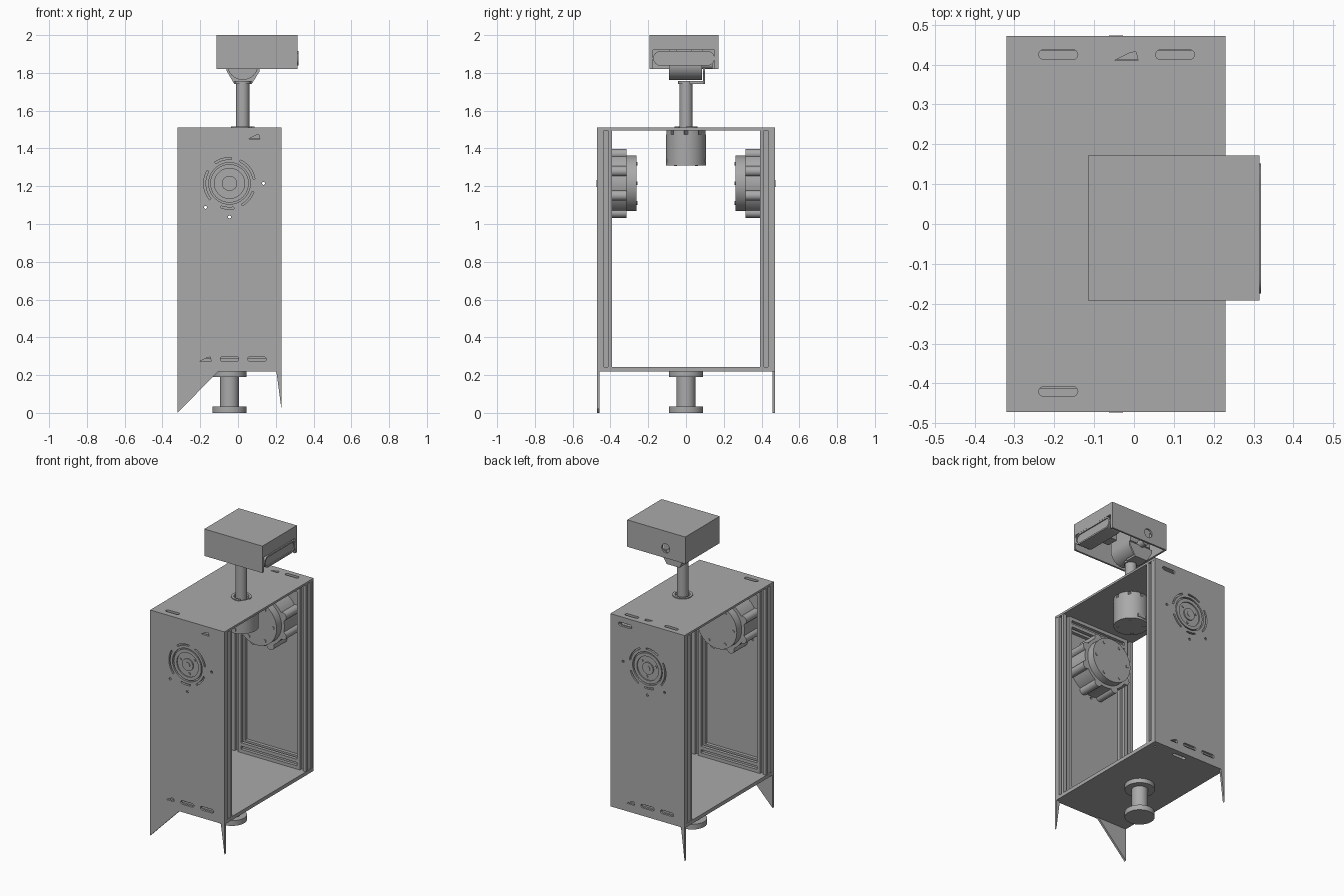
import bpy, bmesh
from math import sin, cos, pi, radians

if "Cube" in bpy.data.objects:
    bpy.data.objects.remove(bpy.data.objects["Cube"])

grey = bpy.data.materials.new("mid grey")
grey.use_nodes = True
GREY = (0.4, 0.4, 0.4, 1)
grey.diffuse_color = GREY
grey.node_tree.nodes["Principled BSDF"].inputs["Base Color"].default_value = GREY


# Helpers: every part is a set of outlines pushed along an axis
def circle(u, v, r, n=40):
    return [(u + r * cos(2 * pi * i / n), v + r * sin(2 * pi * i / n)) for i in range(n)]


def rect(u0, u1, v0, v1):
    return [(u0, v0), (u1, v0), (u1, v1), (u0, v1)]


def slot(u, v, length=0.098, width=0.024, n=8):
    r, h = width / 2, length / 2 - width / 2
    return [(u + s * h + r * cos(a + pi * i / n), v + r * sin(a + pi * i / n))
            for s, a in ((1, -pi / 2), (-1, pi / 2)) for i in range(n + 1)]


def wedge_slot(u, v, side=1):
    return [(u - 0.03 * side, v - 0.01), (u + 0.03 * side, v - 0.01),
            (u + 0.025 * side, v + 0.012), (u + 0.01 * side, v + 0.01)]


def arc_band(u, v, r0, r1, start, sweep, n=10):
    angles = [radians(start + sweep * i / n) for i in range(n + 1)]
    return ([(u + r1 * cos(a), v + r1 * sin(a)) for a in angles]
            + [(u + r0 * cos(a), v + r0 * sin(a)) for a in reversed(angles)])


def build(name, axis, pieces, smooth=False):
    """pieces: list of (outline, start, end) along the axis"""
    place = {"x": lambda u, v, w: (w, u, v), "y": lambda u, v, w: (u, w, v),
             "z": lambda u, v, w: (u, v, w)}[axis]
    bm = bmesh.new()
    for outline, a, b in pieces:
        low = [bm.verts.new(place(u, v, a)) for u, v in outline]
        high = [bm.verts.new(place(u, v, b)) for u, v in outline]
        bm.faces.new(low)
        bm.faces.new(high)
        for i in range(len(low)):
            j = (i + 1) % len(low)
            bm.faces.new((low[i], low[j], high[j], high[i]))
    bmesh.ops.recalc_face_normals(bm, faces=bm.faces)
    mesh = bpy.data.meshes.new(name)
    bm.to_mesh(mesh)
    bm.free()
    mesh.materials.append(grey)
    obj = bpy.data.objects.new(name, mesh)
    bpy.context.collection.objects.link(obj)
    if smooth:
        bpy.ops.object.select_all(action="DESELECT")
        obj.select_set(True)
        bpy.context.view_layer.objects.active = obj
        bpy.ops.object.shade_smooth_by_angle(angle=radians(35))
    return obj


def cut(obj, axis, pieces):
    cutter = build("cutter", axis, pieces)
    cutter.hide_render = True
    mod = obj.modifiers.new("cut", "BOOLEAN")
    mod.operation, mod.solver, mod.object = "DIFFERENCE", "EXACT", cutter
    result = bpy.data.meshes.new_from_object(
        obj.evaluated_get(bpy.context.evaluated_depsgraph_get()))
    obj.modifiers.clear()
    obj.data = result
    bpy.data.objects.remove(cutter)


X0, X1, Y, Z0, Z1 = -0.32, 0.23, 0.472, 0.22, 1.51
CX, MZ = -0.045, 1.215      # cabinet centre line and side motor height
PX = 0.025                  # mast position

# Top and bottom plates
top = build("top_plate", "z", [(rect(X0, X1, -Y, Y), Z1 - 0.014, Z1)])
top_holes = [slot(-0.19, 0.425), slot(0.103, 0.425), slot(-0.19, -0.42),
             wedge_slot(-0.02, 0.42), circle(PX, 0, 0.05)]
cut(top, "z", [(o, Z1 - 0.1, Z1 + 0.1) for o in top_holes])
bottom = build("bottom_plate", "z", [(rect(X0, X1, -Y, Y), Z0, Z0 + 0.024)])
bottom_holes = [slot(0.0, 0.425), circle(0.19, 0.425, 0.007, 10)]
cut(bottom, "z", [(o, Z0 - 0.1, Z0 + 0.1) for o in bottom_holes])

# Front and back panels, side motors and pointed feet
for side, label in ((-1, "front"), (1, "back")):
    inner, outer = side * (Y - 0.014), side * Y
    panel = build(label + "_panel", "y",
                  [(rect(X0, X1, Z0 + 0.024, Z1 - 0.014), inner, outer)])
    holes = [circle(CX, MZ, 0.11)]
    holes += [arc_band(CX, MZ, 0.127, 0.137, a, s)
              for a, s in ((10, 55), (85, 40), (150, 70), (250, 30), (300, 40))]
    holes += [circle(CX + dx, MZ + dz, 0.008, 10)
              for dx, dz in ((0.18, 0), (-0.127, -0.127), (0, -0.178))]
    if side < 0:
        holes += [wedge_slot(-0.172, 0.283), slot(CX, 0.285), slot(0.1, 0.285),
                  wedge_slot(0.086, 1.46)]
    else:
        holes += [wedge_slot(0.08, 0.283, -1), slot(CX, 0.285), slot(-0.19, 0.285),
                  slot(0.12, 1.46)]
    cut(panel, "y", [(o, side * 0.44, side * 0.5) for o in holes])

    lobes = [(circle(CX + 0.168 * cos(a), MZ + 0.168 * sin(a), 0.027, 16),
              side * 0.455, side * 0.315) for a in (pi / 8 + i * pi / 4 for i in range(8))]
    build(label + "_motor_housing", "y",
          [(circle(CX, MZ, 0.168, 48), side * 0.456, side * 0.315)] + lobes, True)
    cap_bolts = [(circle(CX + 0.12 * cos(a), MZ + 0.12 * sin(a), 0.01, 10),
                  side * 0.27, side * 0.258) for a in (i * pi / 3 for i in range(6))]
    build(label + "_motor_cap", "y",
          [(circle(CX, MZ, 0.147, 48), side * 0.32, side * 0.263)] + cap_bolts, True)
    hub = build(label + "_motor_hub", "y",
                [(circle(CX, MZ, 0.102), side * 0.45, side * 0.47)], True)
    cut(hub, "y", [(circle(CX, MZ, 0.08), side * 0.462, side * 0.5)])
    build(label + "_motor_hub_core", "y",
          [(circle(CX, MZ, 0.04), side * 0.455, side * 0.47),
           (circle(CX, MZ, 0.018, 20), side * 0.46, side * 0.473)], True)
    bolts = [circle(CX + 0.06 * cos(a), MZ + 0.06 * sin(a), 0.008, 10)
             for a in (radians(40), radians(160), radians(280))]
    build(label + "_hub_bolts", "y", [(o, side * 0.455, side * 0.468) for o in bolts])

    flat = (inner, outer)
    if side < 0:
        build("front_wide_foot", "y", [([(X0, Z0), (-0.105, Z0), (X0, 0.0)], *flat)])
        build("front_thin_foot", "y", [([(0.203, Z0), (X1, Z0), (X1, 0.02)], *flat)])
    else:
        build("back_thin_foot", "y", [([(-0.293, Z0), (X0, Z0), (X0, 0.0)], *flat)])


# Slotted frame rails
def rail_outline(u, v, half=0.033, gap=0.011, depth=0.02):
    arm = [(half, -half), (half, -gap), (half - depth, -gap),
           (half - depth, gap), (half, gap)]
    points = []
    for i in range(4):
        c, s = (1, 0, -1, 0)[i], (0, 1, 0, -1)[i]
        points += [(u + c * a - s * b, v + s * a + c * b) for a, b in arm]
    return points


LOW, HIGH, RY = Z0 + 0.024, Z1 - 0.014, 0.424
posts = [(rail_outline(x, y), LOW, HIGH) for x in (X0 + 0.034, X1 - 0.034) for y in (-RY, RY)]
build("upright_rails", "z", posts)
rails = [(rail_outline(y, z), X0 + 0.067, X1 - 0.067)
         for y in (-RY, RY) for z in (LOW + 0.033, HIGH - 0.033)]
build("cross_rails", "x", rails)

# Mast with its motor under the top plate
build("mast", "z", [(circle(PX, 0, 0.035), 1.48, 1.75)], True)
build("mast_collar", "z", [(arc_band(PX, 0, 0.046, 0.062, 0, 300, 30), Z1, Z1 + 0.006)], True)
mast_motor = build("mast_motor", "z", [(circle(PX, 0, 0.105, 48), 1.31, HIGH)], True)
cut(mast_motor, "z", [(circle(PX + 0.105 * cos(a), 0.105 * sin(a), 0.01, 10), 1.475, 1.52)
                      for a in (i * pi / 4 for i in range(8))])
notches = [(rect(PX - 0.03, PX + 0.03, 1.325, 1.345), s * 0.09, s * 0.107) for s in (-1, 1)]
build("mast_motor_ports", "y", notches)
build("mast_motor_bolts", "z", [(circle(PX + 0.08 * cos(a), 0.08 * sin(a), 0.008, 10), 1.306, 1.315)
                                for a in (pi / 4 + i * pi / 2 for i in range(4))])

# Spool under the bottom plate
build("spool", "z", [(circle(CX, 0, 0.05), 0.03, 0.195),
                     (circle(CX, 0, 0.091), 0.0, 0.035),
                     (circle(CX, 0, 0.091), 0.19, Z0)], True)

# Tilt bracket and tilt drum
build("tilt_bracket", "y",
      [([(-0.06, 1.83), (-0.06, 1.81), (-0.022, 1.745), (0.075, 1.745),
         (0.115, 1.81), (0.115, 1.83)], 0.09, 0.1)])
build("tilt_bracket_foot", "z", [(rect(-0.022, 0.075, 0.018, 0.1), 1.742, 1.756),
                                 (circle(PX, 0, 0.042), 1.742, 1.756)])
build("tilt_drum", "y", [(circle(PX, 1.845, 0.082), -0.09, 0.085),
                         (circle(PX, 1.845, 0.025, 20), 0.08, 0.14)], True)
build("drum_saddle", "z", [(rect(-0.05, 0.105, -0.09, 0.09), 1.845, 1.985)])

# Hollow head box, open below, with a notch for the sensor bar
head = build("head_box", "z", [(rect(-0.115, 0.315, -0.192, 0.172), 1.82, 2.0)])
cut(head, "z", [(rect(-0.103, 0.303, -0.18, 0.16), 1.7, 1.988)])
cut(head, "x", [(rect(-0.175, 0.152, 1.75, 1.92), 0.25, 0.4)])
cut(head, "y", [(circle(0.03, 1.885, 0.03, 24), 0.15, 0.2)])

# Sensor bar
bar = build("sensor_bar", "x", [(slot(-0.011, 1.877, 0.326, 0.078), 0.22, 0.319)], True)
cut(bar, "x", [(slot(-0.011, 1.877, 0.306, 0.058), 0.312, 0.35)])
build("sensor_mount", "x", [(rect(-0.05, 0.03, 1.85, 1.985), 0.16, 0.23)])
